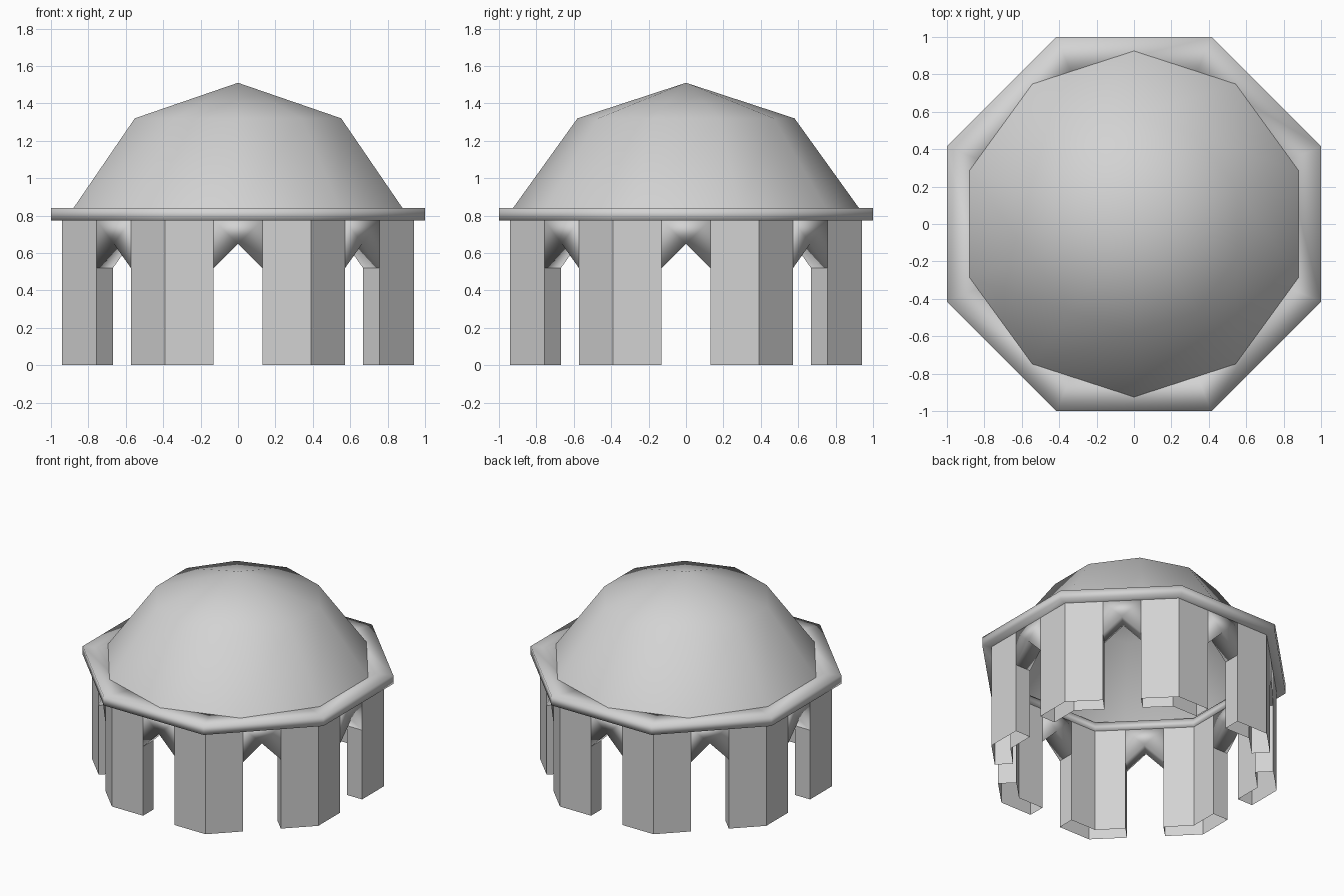
import bpy, bmesh, math
from mathutils import Vector, Matrix

if "Cube" in bpy.data.objects:
    bpy.data.objects.remove(bpy.data.objects["Cube"])

stone = bpy.data.materials.new("pale_grey_stone")
stone.use_nodes = True
stone.diffuse_color = (0.65, 0.65, 0.65, 1)
stone.node_tree.nodes["Principled BSDF"].inputs["Base Color"].default_value = (0.65, 0.65, 0.65, 1)

SIDES = 8
OUTER, INNER = 0.94, 0.815      # wall faces, measured from the centre
GAP = 0.13                      # half width of each opening
SPRING, PEAK, WALL_TOP, SLAB_TOP = 0.52, 0.65, 0.775, 0.84
TAN = math.tan(math.pi / SIDES)


def turn(k):
    return Matrix.Rotation(2 * math.pi * k / SIDES, 4, "Z")


def finish(name, bm, smooth):
    bmesh.ops.recalc_face_normals(bm, faces=bm.faces)
    mesh = bpy.data.meshes.new(name)
    bm.to_mesh(mesh)
    bm.free()
    mesh.materials.append(stone)
    for p in mesh.polygons:
        p.use_smooth = smooth
    obj = bpy.data.objects.new(name, mesh)
    bpy.context.collection.objects.link(obj)
    return obj


def loft(bm, rings, closed=False):
    """Join equal rings of points with quads."""
    loops = [[bm.verts.new(p) for p in ring] for ring in rings]
    pairs = list(zip(loops, loops[1:]))
    if closed:
        pairs.append((loops[-1], loops[0]))
    for a, b in pairs:
        n = len(a)
        for i in range(n):
            j = (i + 1) % n
            bm.faces.new((a[i], a[j], b[j], b[i]))
    return loops


def ngon(count, radius, z, start):
    return [Vector((radius * math.cos(start + 2 * math.pi * i / count),
                    radius * math.sin(start + 2 * math.pi * i / count), z))
            for i in range(count)]


# Hollow corner piers, open at the foot
half = [Vector((GAP, -OUTER, 0)), Vector((OUTER * TAN, -OUTER, 0))]
plan = half + [turn(1) @ Vector((-GAP, -OUTER, 0)),
               turn(1) @ Vector((-GAP, -INNER, 0)),
               Vector((INNER * TAN, -INNER, 0)), Vector((GAP, -INNER, 0))]
for k in range(SIDES):
    bm = bmesh.new()
    loft(bm, [[turn(k) @ (p + Vector((0, 0, z))) for p in plan] for z in (0, WALL_TOP)])
    finish(f"corner_pier_{k + 1}", bm, False)

# Pointed lintels over the openings
profile = [(-GAP, WALL_TOP), (-GAP, SPRING), (0, PEAK), (GAP, SPRING), (GAP, WALL_TOP)]
for k in range(SIDES):
    bm = bmesh.new()
    front, back = loft(bm, [[turn(k) @ Vector((x, -y, z)) for x, z in profile]
                            for y in (OUTER, INNER)])
    bm.faces.new(front)
    bm.faces.new(back)
    finish(f"pointed_lintel_{k + 1}", bm, True)

# Octagonal roof slab, open in the middle
bm = bmesh.new()
corner = math.pi / SIDES
wide, hole = 1 / math.cos(corner), 0.81 / math.cos(corner)
loft(bm, [ngon(SIDES, r, z, corner) for r, z in
          ((wide, WALL_TOP), (wide, SLAB_TOP), (hole, SLAB_TOP), (hole, WALL_TOP))], closed=True)
finish("roof_slab", bm, True)

# Ten-sided dome shell
bm = bmesh.new()
base, shoulder = loft(bm, [ngon(10, r, z, math.pi / 2) for r, z in
                           ((0.925, SLAB_TOP), (0.58, 1.32))])
tip = bm.verts.new((0, 0, 1.51))
for i in range(10):
    bm.faces.new((shoulder[i], shoulder[(i + 1) % 10], tip))
finish("dome", bm, True)
